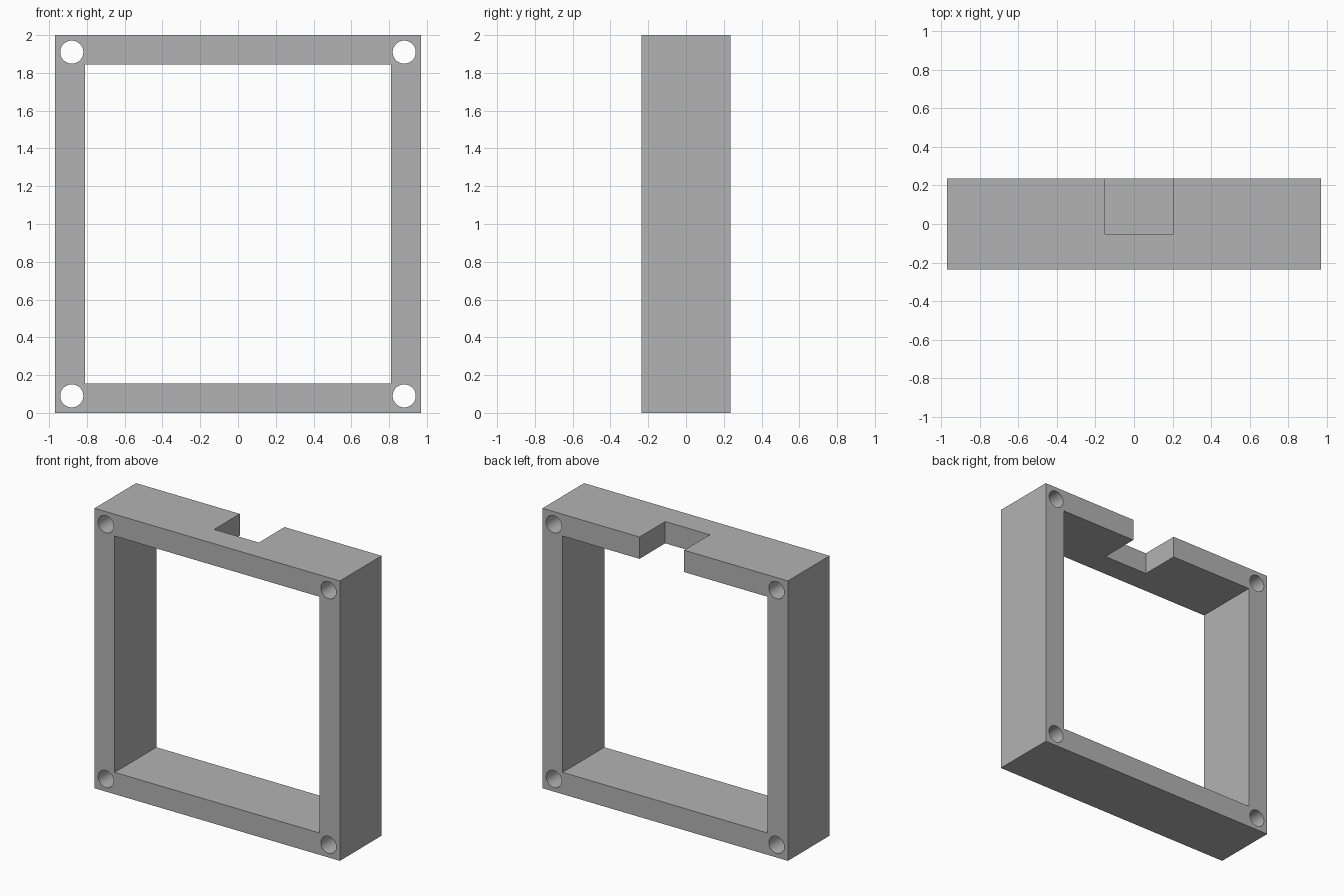
import bpy
import math

if "Cube" in bpy.data.objects:
    bpy.data.objects.remove(bpy.data.objects["Cube"], do_unlink=True)

HALF_X, HALF_Y, HEIGHT = 0.97, 0.235, 2.0
WALL_X, WALL_Z = 0.16, 0.156
HOLE_INSET, HOLE_RADIUS = 0.09, 0.061
MID = HEIGHT / 2


def box(name, low, high):
    """Box spanning two opposite corners."""
    centre = [(a + b) / 2 for a, b in zip(low, high)]
    bpy.ops.mesh.primitive_cube_add(size=1, location=centre)
    ob = bpy.context.object
    ob.name = name
    ob.scale = [b - a for a, b in zip(low, high)]
    bpy.ops.object.transform_apply(location=True, rotation=False, scale=True)
    return ob


def cut(target, cutter):
    """Subtract the cutter from the target and discard it."""
    cutter.hide_render = True
    mod = target.modifiers.new("cut", 'BOOLEAN')
    mod.operation, mod.solver, mod.object = 'DIFFERENCE', 'EXACT', cutter
    bpy.context.view_layer.objects.active = target
    bpy.ops.object.modifier_apply(modifier=mod.name)
    bpy.data.objects.remove(cutter, do_unlink=True)


# Solid block
frame = box("square_frame", (-HALF_X, -HALF_Y, 0), (HALF_X, HALF_Y, HEIGHT))

# Large window through the middle
inner = HALF_X - WALL_X
cut(frame, box("window_cutter", (-inner, -1, WALL_Z), (inner, 1, HEIGHT - WALL_Z)))

# Notch in the rear of the top bar
cut(frame, box("notch_cutter", (-0.15, -0.055, 1.5), (0.203, 1, 2.5)))

# Screw holes through the four corners
for sx in (-1, 1):
    for sz in (-1, 1):
        spot = (sx * (HALF_X - HOLE_INSET), 0, MID + sz * (MID - HOLE_INSET))
        bpy.ops.mesh.primitive_cylinder_add(vertices=64, radius=HOLE_RADIUS, depth=1,
                                            location=spot, rotation=(math.pi / 2, 0, 0))
        cut(frame, bpy.context.object)

# Plain grey material
grey = bpy.data.materials.new("plain_grey")
colour = (0.45, 0.45, 0.45, 1)
grey.use_nodes = True
grey.diffuse_color = colour
grey.node_tree.nodes["Principled BSDF"].inputs["Base Color"].default_value = colour
frame.data.materials.clear()
frame.data.materials.append(grey)

# Smooth bores, sharp corners
bpy.ops.object.select_all(action='DESELECT')
frame.select_set(True)
bpy.context.view_layer.objects.active = frame
bpy.ops.object.shade_smooth_by_angle(angle=math.radians(30))
